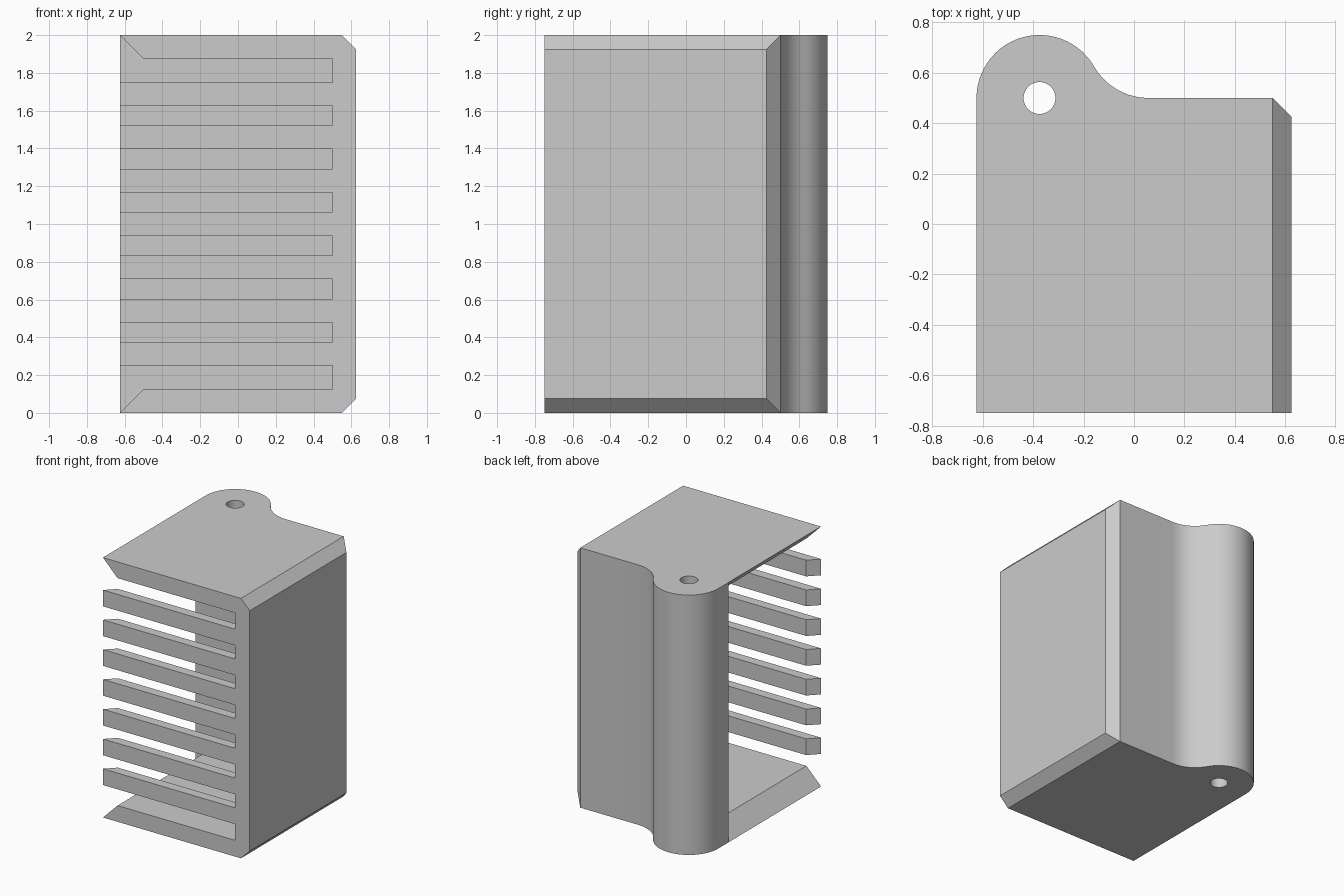
import bpy, bmesh, math
from mathutils import Vector

if "Cube" in bpy.data.objects:
    bpy.data.objects.remove(bpy.data.objects["Cube"])


def prism(name, pts, axis, lo, hi, trims=(), open_x=None):
    """Extrude a 2D profile along z (pts = x,y) or y (pts = x,z), then trim by planes."""
    put = (lambda a, b: (a, b, lo)) if axis == 'Z' else (lambda a, b: (a, lo, b))
    bm = bmesh.new()
    face = bm.faces.new([bm.verts.new(put(a, b)) for a, b in pts])
    ext = bmesh.ops.extrude_face_region(bm, geom=[face], use_keep_orig=True)
    shift = Vector((0, 0, hi - lo)) if axis == 'Z' else Vector((0, hi - lo, 0))
    bmesh.ops.translate(bm, vec=shift,
                        verts=[g for g in ext['geom'] if isinstance(g, bmesh.types.BMVert)])
    for co, no in trims:
        bmesh.ops.bisect_plane(bm, geom=bm.verts[:] + bm.edges[:] + bm.faces[:], dist=1e-5,
                               plane_co=co, plane_no=no, clear_outer=True)
        bmesh.ops.holes_fill(bm, edges=bm.edges[:], sides=0)
    bmesh.ops.recalc_face_normals(bm, faces=bm.faces[:])
    if open_x is not None:
        ends = [f for f in bm.faces if all(abs(v.co.x - open_x) < 1e-5 for v in f.verts)]
        bmesh.ops.delete(bm, geom=ends, context='FACES_ONLY')
    me = bpy.data.meshes.new(name)
    bm.to_mesh(me)
    bm.free()
    ob = bpy.data.objects.new(name, me)
    bpy.context.collection.objects.link(ob)
    return ob


def arc(cx, cy, r, a0, a1, n):
    return [(cx + r * math.cos(math.radians(a0 + (a1 - a0) * i / n)),
             cy + r * math.sin(math.radians(a0 + (a1 - a0) * i / n))) for i in range(n + 1)]


def activate(ob):
    bpy.ops.object.select_all(action='DESELECT')
    ob.select_set(True)
    bpy.context.view_layer.objects.active = ob


def cut(ob, cutter):
    mod = ob.modifiers.new("cut", 'BOOLEAN')
    mod.operation, mod.solver, mod.object = 'DIFFERENCE', 'EXACT', cutter
    activate(ob)
    bpy.ops.object.modifier_apply(modifier=mod.name)
    bpy.data.objects.remove(cutter)


R, C = 0.25, 0.075                      # boss radius, chamfer and grille thickness
BX = -0.375                             # boss centre
FX = BX + R * math.sqrt(3)              # fillet centre, tangent to boss and back wall

# Housing: plan profile with pivot boss, blend fillet and chamfered right edges
plan = [(-0.625, -0.75), (0.625, -0.75), (0.625, 0.5 - C), (0.625 - C, 0.5)]
plan += arc(FX, 0.75, R, 270, 210, 10)
plan += arc(BX, 0.5, R, 30, 180, 26)[1:]
housing = prism("housing", plan, 'Z', 0, 2,
                trims=[((0.625 - C, 0, 2), (1, 0, 1)), ((0.625 - C, 0, 0), (1, 0, -1))])

# Hollow inside, flaring to knife edges at the open left side
hollow = [(-0.7, -0.075), (-0.5, 0.125), (0.5, 0.125),
          (0.5, 1.875), (-0.5, 1.875), (-0.7, 2.075)]
cut(housing, prism("hollow_cutter", hollow, 'Y', -1, 0.375))

# Vertical pivot hole
cut(housing, prism("hole_cutter", arc(BX, 0.5, 0.0635, 0, 348.75, 31), 'Z', -0.1, 2.1))
activate(housing)
bpy.ops.object.shade_smooth_by_angle(angle=math.radians(30))

# Front grille bars with mitred free ends
bar = [(-0.625, -0.75), (0.5, -0.75), (0.5, -0.75 + C), (-0.625 + C, -0.75 + C)]
for i in range(7):
    z = 0.25 + i * 1.375 / 6
    prism(f"grille_bar_{i + 1}", bar, 'Z', z, z + 0.125, open_x=0.5)
